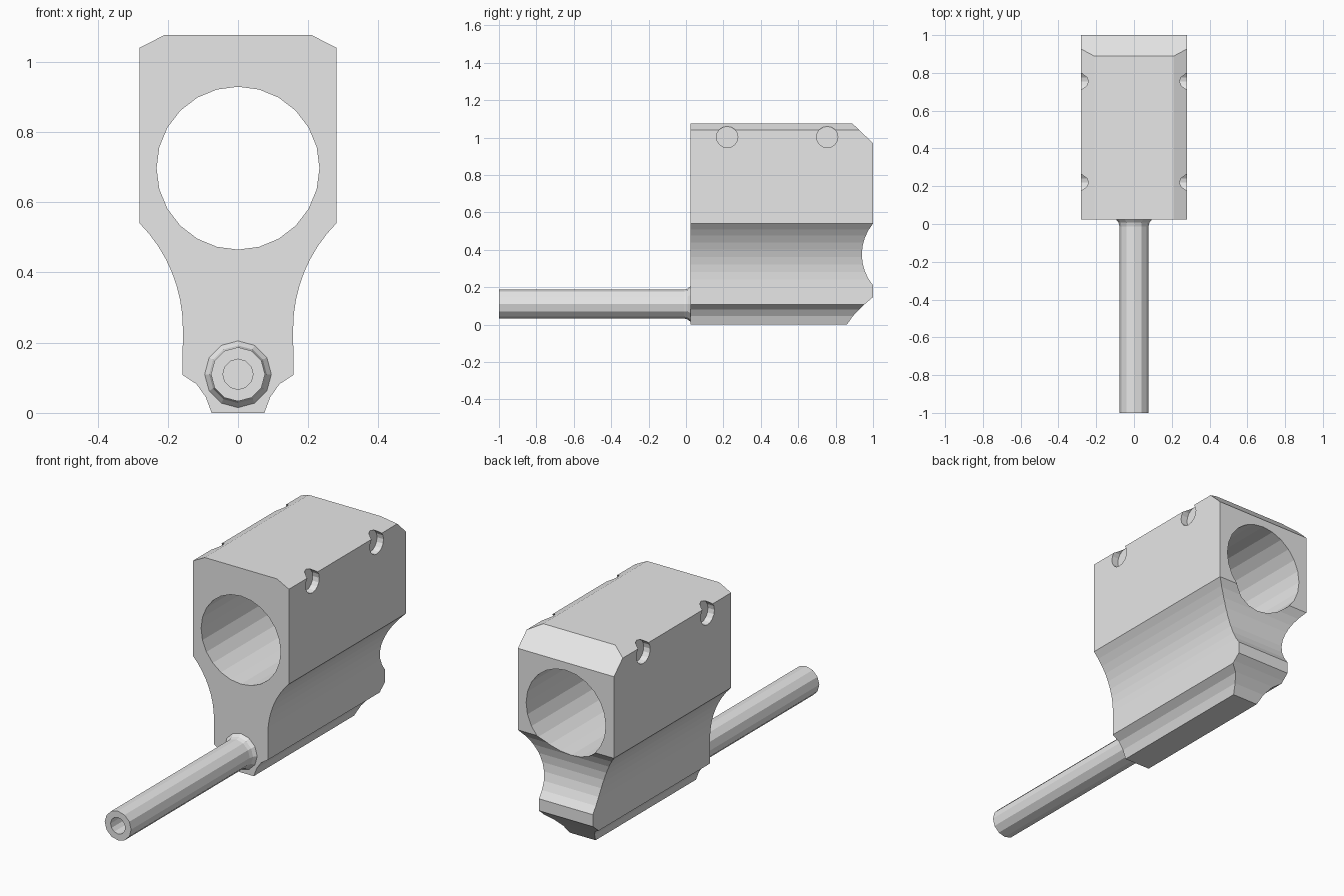
import bpy
import bmesh
from math import sin, cos, radians, pi
from mathutils import Vector

if "Cube" in bpy.data.objects:
    bpy.data.objects.remove(bpy.data.objects["Cube"], do_unlink=True)

grey = bpy.data.materials.new("plain grey")
grey.use_nodes = True
grey.diffuse_color = (0.8, 0.8, 0.8, 1)
grey.node_tree.nodes["Principled BSDF"].inputs["Base Color"].default_value = (0.8, 0.8, 0.8, 1)


def finish(name, bm):
    bmesh.ops.recalc_face_normals(bm, faces=bm.faces)
    mesh = bpy.data.meshes.new(name)
    bm.to_mesh(mesh)
    bm.free()
    mesh.materials.append(grey)
    obj = bpy.data.objects.new(name, mesh)
    bpy.context.collection.objects.link(obj)
    return obj


def prism(name, points, axis, start, end):
    """Extrude a closed outline along x (points are y, z) or y (points are x, z)."""
    bm = bmesh.new()
    place = (lambda u, v: (start, u, v)) if axis == "x" else (lambda u, v: (u, start, v))
    face = bm.faces.new([bm.verts.new(place(u, v)) for u, v in points])
    moved = bmesh.ops.extrude_face_region(bm, geom=[face])["geom"]
    length = end - start
    shift = Vector((length, 0, 0)) if axis == "x" else Vector((0, length, 0))
    bmesh.ops.translate(bm, vec=shift, verts=[g for g in moved if isinstance(g, bmesh.types.BMVert)])
    return finish(name, bm)


def arc(cu, cv, r, a0, a1, steps):
    angles = [radians(a0 + (a1 - a0) * i / steps) for i in range(steps + 1)]
    return [(cu + r * cos(a), cv + r * sin(a)) for a in angles]


def circle(cu, cv, r, sides):
    return arc(cu, cv, r, 0, 360, sides)[:-1]


def boolean(target, cutter, operation):
    mod = target.modifiers.new(operation.title(), "BOOLEAN")
    mod.operation = operation
    mod.solver = "EXACT"
    mod.object = cutter
    bpy.context.view_layer.update()
    graph = bpy.context.evaluated_depsgraph_get()
    mesh = bpy.data.meshes.new_from_object(target.evaluated_get(graph))
    target.modifiers.clear()
    target.data = mesh
    bpy.data.objects.remove(cutter, do_unlink=True)


# Block: front outline with chamfered top, waisted sides and small coves below
half = [(0.21, 1.076), (0.28, 1.04)]
half += arc(0.584, 0.24, 0.427, 135.4, 180, 8)
half += [(0.158, 0.108), (0.118, 0.082), (0.092, 0.045), (0.075, 0)]
outline = half + [(-x, z) for x, z in reversed(half)]
block = prism("block_body", outline, "y", 0.024, 1.1)

# Rear shaping: sloped top edge, scooped back and bevelled foot
side = [(-0.1, -0.1), (0.86, -0.1), (0.86, 0), (0.892, 0.045), (0.93, 0.085), (0.965, 0.118), (1, 0.147)]
side += [(1, 0.21)] + arc(1.197, 0.375, 0.257, 220, 140, 8)[1:-1] + [(1, 0.54)]
side += [(1, 0.97), (0.786, 1.174), (-0.1, 1.174)]
boolean(block, prism("rear_shape", side, "x", -0.5, 0.5), "INTERSECT")

# Large bore
boolean(block, prism("bore_cutter", circle(0, 0.697, 0.232, 24), "y", -0.1, 1.2), "DIFFERENCE")

# Shallow round pin recesses on both flanks
for y in (0.22, 0.755):
    for s in (-1, 1):
        cutter = prism("recess_cutter", circle(y, 1.003, 0.057, 16), "x", s * 0.242, s * 0.4)
        boolean(block, cutter, "DIFFERENCE")

# Tube with a flared foot and a hollow front end: (radius, y) rings, capped at both ends
bm = bmesh.new()
rings = []
for r, y in [(0.043, -0.1), (0.043, -1), (0.077, -1), (0.077, -0.012), (0.082, 0.008), (0.095, 0.024), (0.095, 0.04)]:
    rings.append([bm.verts.new((r * cos(pi * i / 6), y, 0.11 + r * sin(pi * i / 6))) for i in range(12)])
for a, b in zip(rings, rings[1:]):
    for i in range(12):
        j = (i + 1) % 12
        bm.faces.new((a[i], a[j], b[j], b[i]))
bm.faces.new(rings[0])
bm.faces.new(rings[-1])
finish("front_tube", bm)
